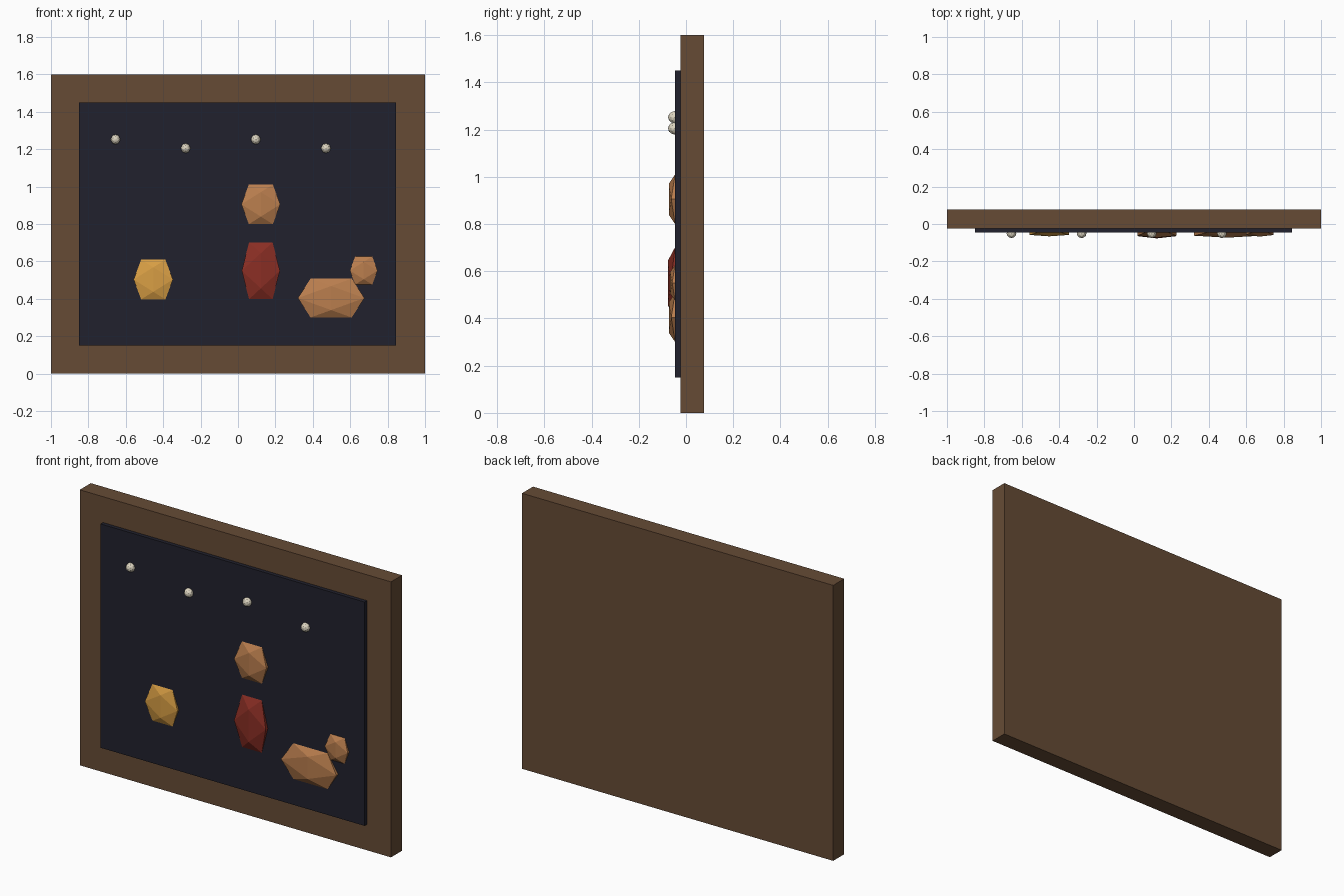
import bpy, bmesh
from mathutils import Vector

if "Cube" in bpy.data.objects:
    bpy.data.objects.remove(bpy.data.objects["Cube"])

PHI = (1 + 5 ** 0.5) / 2


def material(name, r, g, b):
    lin = lambda c: ((c / 255 + 0.055) / 1.055) ** 2.4
    m = bpy.data.materials.new(name)
    m.diffuse_color = (lin(r), lin(g), lin(b), 1)
    m.use_nodes = True
    m.node_tree.nodes["Principled BSDF"].inputs["Base Color"].default_value = m.diffuse_color
    return m


wood = material("brown wood", 102, 75, 53)
dark = material("night blue", 33, 33, 45)
red = material("deep red", 138, 46, 36)
tan = material("tan", 186, 126, 78)
gold = material("gold", 216, 158, 68)
pale = material("pale cream", 222, 214, 194)


def add(name, bm, mat):
    me = bpy.data.meshes.new(name)
    bm.to_mesh(me)
    bm.free()
    me.materials.append(mat)
    ob = bpy.data.objects.new(name, me)
    bpy.context.collection.objects.link(ob)
    return ob


def box(name, lo, hi, mat):
    lo, hi = Vector(lo), Vector(hi)
    bm = bmesh.new()
    bmesh.ops.create_cube(bm, size=1)
    for v in bm.verts:
        v.co = (lo + hi) / 2 + v.co * (hi - lo)
    add(name, bm, mat)


def gem(name, centre, half, mat, split=False):
    """Icosahedron lying on its two-fold axes, stretched to the half sizes."""
    bm = bmesh.new()
    for a in (-1, 1):
        for b in (-PHI, PHI):
            for co in ((a, 0, b), (0, b, a), (b, a, 0)):
                bm.verts.new(co)
    bmesh.ops.convex_hull(bm, input=bm.verts[:])
    if split:  # finer ball: every triangle cut in four, pushed to the sphere
        bmesh.ops.subdivide_edges(bm, edges=bm.edges[:], cuts=1, use_grid_fill=True)
        for v in bm.verts:
            v.co = v.co.normalized() * PHI
    bmesh.ops.recalc_face_normals(bm, faces=bm.faces[:])
    for v in bm.verts:
        v.co = Vector(c + p / PHI * h for c, p, h in zip(centre, v.co, half))
    add(name, bm, mat)


# Frame board and raised dark panel
box("frame", (-1, -0.024, 0), (1, 0.077, 1.6), wood)
box("panel", (-0.85, -0.046, 0.15), (0.845, -0.02, 1.45), dark)

# Faceted picture pieces
Y = -0.046
gem("gold_blob", (-0.453, Y, 0.503), (0.105, 0.020, 0.106), gold)
gem("figure_body", (0.122, Y, 0.55), (0.102, 0.031, 0.152), red)
gem("figure_head", (0.122, Y, 0.905), (0.104, 0.027, 0.106), tan)
gem("animal_body", (0.498, Y, 0.404), (0.178, 0.027, 0.104), tan)
gem("animal_head", (0.672, Y, 0.551), (0.074, 0.021, 0.075), tan)

# Row of stars, alternating in height
for i in range(4):
    gem(f"star_{i + 1}", (-0.655 + 0.375 * i, -0.05, 1.205 if i % 2 else 1.252),
        (0.026, 0.026, 0.026), pale, split=True)
